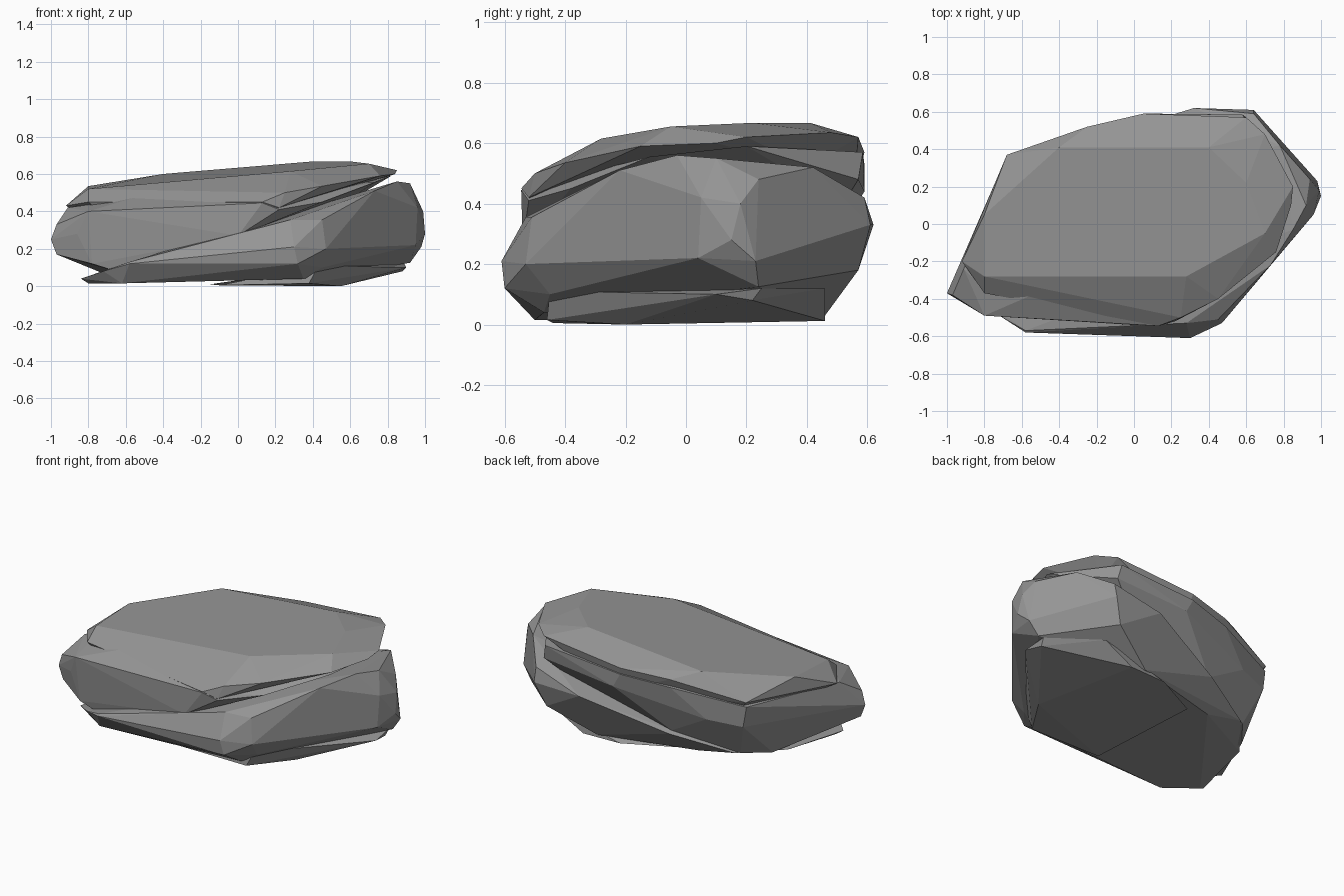
import bpy
import bmesh
import math

# Remove only the default cube
default_cube = bpy.data.objects.get("Cube")
if default_cube:
    bpy.data.objects.remove(default_cube, do_unlink=True)

# One plain stone colour
stone_colour = (.3, .3, .3, 1)
stone = bpy.data.materials.new("grey stone")
stone.use_nodes = True
stone.diffuse_color = stone_colour
shader = next(node for node in stone.node_tree.nodes if node.type == "BSDF_PRINCIPLED")
shader.inputs["Base Color"].default_value = stone_colour
shader.inputs["Roughness"].default_value = .9


def chiselled_slab(name, **groups):
    """Wrap the named groups of corner points in one flat-faceted stone layer."""
    bm = bmesh.new()
    for corners in groups.values():
        for corner in corners:
            bm.verts.new(corner)
    hull = bmesh.ops.convex_hull(bm, input=bm.verts[:], use_existing_faces=False)
    spare = {v for key in ("geom_interior", "geom_unused") for v in hull[key]
             if isinstance(v, bmesh.types.BMVert)}
    bmesh.ops.delete(bm, geom=list(spare), context="VERTS")

    # Merge nearly flat triangles into broad facets
    bmesh.ops.dissolve_limit(bm, angle_limit=math.radians(4),
                             verts=bm.verts[:], edges=bm.edges[:])
    bmesh.ops.recalc_face_normals(bm, faces=bm.faces[:])
    mesh = bpy.data.meshes.new(name)
    bm.to_mesh(mesh)
    bm.free()
    mesh.materials.append(stone)
    slab = bpy.data.objects.new(name, mesh)
    bpy.context.scene.collection.objects.link(slab)
    return slab


# Broad sloping cap with a small crevice under its front right corner
chiselled_slab(
    "top_slab",
    crown=[(-.4, .41, .6), (.4, .41, .667), (.6, .22, .667), (.7, -.05, .655),
           (.28, -.28, .615), (-.8, -.28, .52), (-.8, .05, .535)],
    right_rim=[(-.92, -.2, .43), (-.8, -.37, .45), (-.5, -.38, .49), (-.68, .37, .46)],
    back_rim=[(-.25, .52, .55), (.05, .59, .57), (.6, .57, .62)],
    left_rim=[(.7, .48, .635), (.85, .2, .62), (.84, .1, .6), (.76, -.15, .59)],
    front_rim=[(.45, -.4, .535), (.25, -.5, .5), (.13, -.545, .45), (.22, -.52, .42)],
    underside=[(.6, .4, .52), (.1, .55, .4), (-.5, .3, .25), (-.5, -.3, .2)],
)

# Thick wedge, undercut at the back and thinning toward the raised end
chiselled_slab(
    "middle_slab",
    right_tip=[(-1, -.37, .25), (-.97, -.38, .33), (-.97, -.37, .17), (-.91, -.24, .42),
               (-.86, -.45, .28), (-.8, -.49, .4), (-.8, -.35, .435)],
    right_foot=[(-.78, -.47, .12), (-.62, -.47, .07), (-.7, .13, .06)],
    front_face=[(-.5, -.36, .49), (0, -.54, .27), (.13, -.545, .445), (.22, -.52, .41)],
    back_top=[(-.68, .365, .43), (-.25, .52, .5), (.05, .59, .53), (.58, .585, .57)],
    back_edge=[(-.66, .37, .3), (-.45, .44, .32), (.1, .59, .44), (.6, .57, .48)],
    undercut=[(-.58, .28, .08), (-.2, .43, .18), (.5, .52, .4)],
    left_rim=[(.82, .2, .59), (.73, -.12, .555), (.45, -.38, .45)],
)

# Tilted lower stone with a large facet at the front left
chiselled_slab(
    "lower_slab",
    right_toe=[(-.84, -.38, .04), (-.8, -.36, .015), (-.72, -.49, .08),
               (-.58, -.58, .12), (-.62, -.5, .015), (-.75, .05, .06)],
    front_edge=[(-.58, -.57, .13), (.3, -.61, .21), (.32, -.6, .12), (.28, -.53, .355)],
    left_facet=[(.47, -.53, .2), (.45, -.51, .355), (.73, -.22, .51), (.96, .05, .42),
                (.95, .04, .22), (.45, -.45, .1)],
    raised_end=[(.85, -.03, .56), (.92, .1, .55), (.99, .18, .4), (1, .15, .28),
                (.94, .24, .48), (.98, .23, .21), (.92, .24, .125)],
    back_edge=[(.78, .42, .52), (.64, .59, .42), (.64, .61, .33), (.32, .62, .33),
               (.58, .57, .18), (-.2, .46, .17), (-.55, .3, .08)],
    underside=[(-.2, -.46, .01), (.35, -.47, .04), (-.3, .3, .03), (.3, .46, .03)],
)

# Shallow foot beneath the overhang
chiselled_slab(
    "base_slab",
    upper_rim=[(.43, -.45, .11), (.9, .1, .1), (.89, .25, .12), (.6, .46, .12)],
    ground=[(-.1, -.44, .005), (.38, -.46, .015), (.55, -.2, 0), (.88, .22, .08),
            (.5, .1, 0), (.4, .46, .012), (.15, .45, .012), (-.15, .3, .01)],
)
